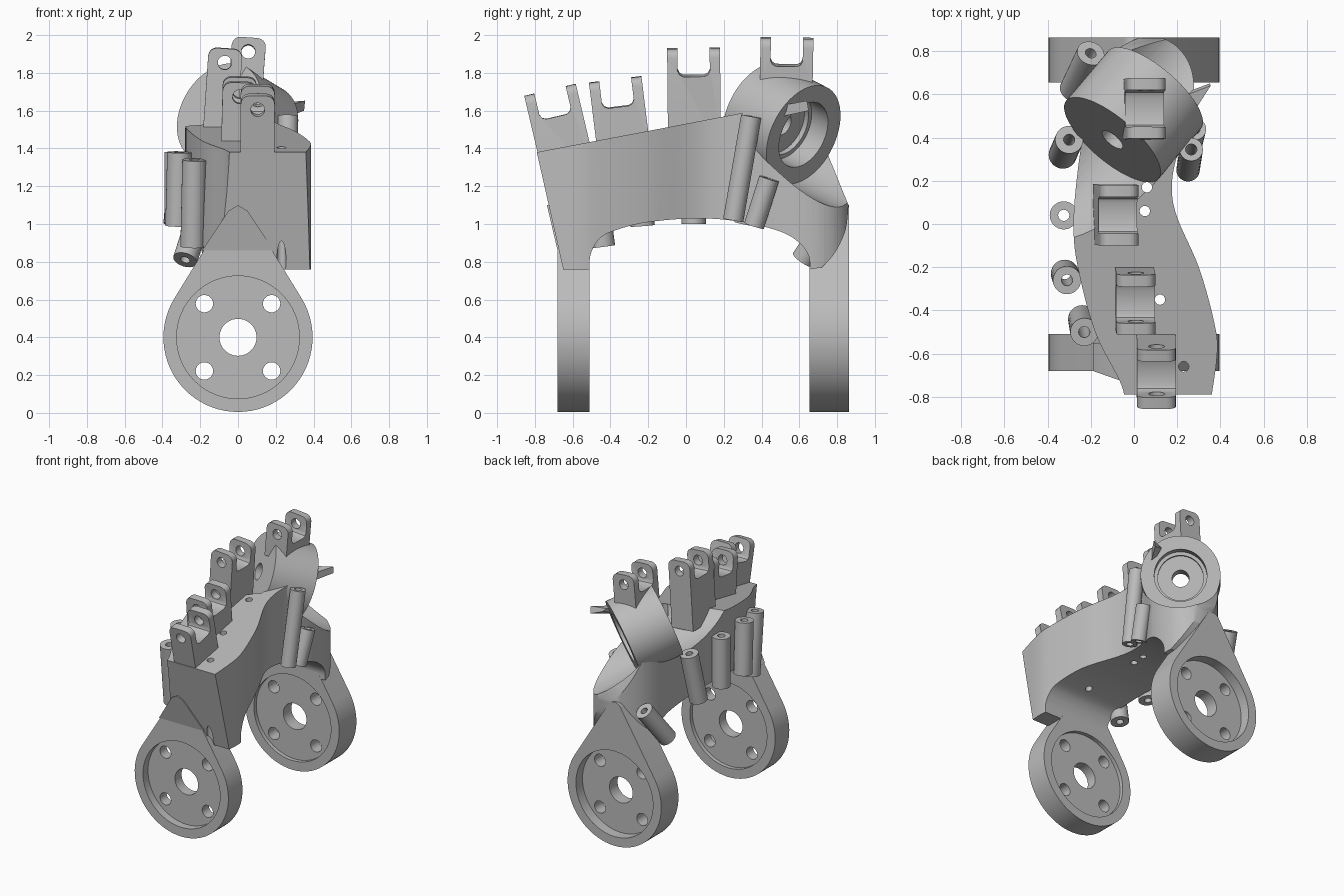
import bpy, bmesh
from math import sin, cos, pi, radians, asin
from mathutils import Vector, Matrix

cube = bpy.data.objects.get("Cube")
if cube:
    bpy.data.objects.remove(cube, do_unlink=True)

grey = bpy.data.materials.new("plain_grey")
grey.use_nodes = True
grey.diffuse_color = (0.5, 0.5, 0.5, 1)
grey.node_tree.nodes["Principled BSDF"].inputs["Base Color"].default_value = (0.5, 0.5, 0.5, 1)
parts = []


def finish(name, bm):
    bmesh.ops.recalc_face_normals(bm, faces=bm.faces[:])
    me = bpy.data.meshes.new(name)
    bm.to_mesh(me)
    bm.free()
    me.materials.append(grey)
    ob = bpy.data.objects.new(name, me)
    bpy.context.collection.objects.link(ob)
    parts.append(ob)
    return ob


def loft_mesh(a, b):
    bm = bmesh.new()
    va = [bm.verts.new(p) for p in a]
    vb = [bm.verts.new(p) for p in b]
    n = len(va)
    for i in range(n):
        j = (i + 1) % n
        bm.faces.new((va[i], va[j], vb[j], vb[i]))
    bm.faces.new(va)
    bm.faces.new(vb[::-1])
    return bm


def loft(name, a, b):
    return finish(name, loft_mesh(a, b))


def rod(name, p0, p1, r, n=40):
    p0, p1 = Vector(p0), Vector(p1)
    d = p1 - p0
    m = Matrix.Translation((p0 + p1) / 2) @ d.to_track_quat('Z', 'Y').to_matrix().to_4x4()
    bm = bmesh.new()
    bmesh.ops.create_cone(bm, cap_ends=True, segments=n, radius1=r, radius2=r, depth=d.length, matrix=m)
    return finish(name, bm)


def boolean(ob, tool, op='DIFFERENCE'):
    mod = ob.modifiers.new("cut", 'BOOLEAN')
    mod.operation, mod.object, mod.solver = op, tool, 'EXACT'
    bpy.context.view_layer.objects.active = ob
    bpy.ops.object.modifier_apply(modifier=mod.name)
    parts.remove(tool)
    bpy.data.objects.remove(tool, do_unlink=True)


def drill(ob, p0, p1, r, n=40):
    boolean(ob, rod("cutter", p0, p1, r, n))


def spline(pts, steps=5):
    # Catmull-Rom curve through open points
    p = [Vector(q) for q in pts]
    p = [p[0]] + p + [p[-1]]
    out = []
    for i in range(1, len(p) - 2):
        a, b, c, d = p[i - 1:i + 3]
        for k in range(steps):
            t = k / steps
            out.append(0.5 * (2 * b + (c - a) * t + (2 * a - 5 * b + 4 * c - d) * t * t
                              + (3 * b - a - 3 * c + d) * t ** 3))
    return out + [p[-1]]


# Palm body: curved plan intersected with a side profile
plan = spline([(0.35, -0.85), (0.385, -0.6), (0.37, -0.45), (0.3, -0.2), (0.2, 0.03), (0.175, 0.17),
               (0.2, 0.32), (0.27, 0.52), (0.27, 0.7), (0.2, 0.82), (0.08, 0.87), (-0.06, 0.82),
               (-0.17, 0.7), (-0.22, 0.5), (-0.26, 0.25), (-0.28, 0), (-0.26, -0.2), (-0.18, -0.5),
               (-0.06, -0.74), (-0.04, -0.85)])
body = loft("palm_body", [(p.x, p.y, 0.6) for p in plan], [(p.x, p.y, 2) for p in plan])
arch = spline([(-0.51, 0.76), (-0.505, 0.84), (-0.46, 0.92), (-0.38, 0.965), (-0.2, 1.01), (0.07, 1.03),
               (0.3, 1.01), (0.5, 0.96), (0.6, 0.9), (0.65, 0.83), (0.655, 0.76)])
heel = spline([(0.72, 0.77), (0.79, 0.85), (0.845, 0.97), (0.86, 1.1)])
side = arch + heel + [Vector(q) for q in [(0.73, 1.42), (0.5, 1.626), (-0.79, 1.38), (-0.65, 0.76)]]
boolean(body, loft("side_profile", [(-0.6, p.x, p.y) for p in side], [(0.6, p.x, p.y) for p in side]),
        'INTERSECT')
for x, y in [(0.06, 0.17), (0.05, 0.06), (0.12, -0.35), (0.23, -0.66)]:
    drill(body, (x, y, 0.5), (x, y, 2), 0.024, 20)

# Thumb drum: slanted cylinder with a recess and a shaft hole
axis = Vector((0.6, 0.71, -0.36)).normalized()
near = Vector((-0.1, 0.39, 1.59))
far = near + axis * 0.325
drum = rod("thumb_drum", near, far, 0.28, 64)
drill(body, far, far + axis * 0.6, 0.28, 64)
drill(body, near, near - axis * 0.5, 0.28, 64)
for ob in (body, drum):
    drill(ob, far - axis * 0.12, far + axis * 0.1, 0.185, 48)
    drill(ob, far - axis * 0.15, far, 0.16, 48)
    drill(ob, near - axis * 0.1, far, 0.06, 32)

# Thin fin beside the drum
loft("thumb_fin", [(0.2, 0.4, 1.607), (0.355, 0.64, 1.653), (0.25, 0.6, 1.645)],
     [(0.22, 0.42, 1.55), (0.35, 0.65, 1.6), (0.27, 0.62, 1.625)])


# Wrist plates: teardrop discs with recesses on both faces and bolt holes
def wrist_plate(name, y0, y1, deep0, deep1):
    R, r, z0, z1 = 0.395, 0.06, 0.4, 1.04
    th = asin((R - r) / (z1 - z0))
    pts = []
    for k in range(49):
        a = pi - th + (pi + 2 * th) * k / 48
        pts.append((R * cos(a), z0 + R * sin(a)))
    for k in range(13):
        a = th + (pi - 2 * th) * k / 12
        pts.append((r * cos(a), z1 + r * sin(a)))
    ob = loft(name, [(x, y0, z) for x, z in pts], [(x, y1, z) for x, z in pts])
    drill(ob, (0, y0 - 0.1, z0), (0, y0 + deep0, z0), 0.325, 64)
    drill(ob, (0, y1 + 0.1, z0), (0, y1 - deep1, z0), 0.325, 64)
    drill(ob, (0, y0 - 0.1, z0), (0, y1 + 0.1, z0), 0.098)
    for x in (-0.178, 0.178):
        for z in (z0 - 0.178, z0 + 0.178):
            drill(ob, (x, y0 - 0.1, z), (x, y1 + 0.1, z), 0.046, 24)


wrist_plate("front_wrist_plate", -0.68, -0.51, 0.06, 0.03)
wrist_plate("back_wrist_plate", 0.655, 0.862, 0.03, 0.08)
tip = [(-0.19, 0.86), (0.19, 0.86), (0.05, 1.07), (0, 1.1), (-0.05, 1.07)]
loft("front_plate_tip", [(x, -0.68 - (z - 0.86) * 0.235, z) for x, z in tip],
     [(x, -0.55, z) for x, z in tip])


# Finger mounts: forked posts with rounded ears and a pin hole
def finger_mount(name, base, top, w=0.18, d=0.28, ear=0.145, thick=0.055):
    base, top = Vector(base), Vector(top)
    L = (top - base).length
    h, i, f = d / 2, d / 2 - thick, L - ear
    u = [(-h, 0), (h, 0), (h, L), (i, L), (i, f + 0.03), (i - 0.01, f + 0.01), (i - 0.03, f),
         (0.03 - i, f), (0.01 - i, f + 0.01), (-i, f + 0.03), (-i, L), (-h, L)]
    bm = loft_mesh([(-w / 2, y, z) for y, z in u], [(w / 2, y, z) for y, z in u])

    def round_edges(test, size):
        es = [e for e in bm.edges if test(*(v.co for v in e.verts))]
        bmesh.ops.bevel(bm, geom=es, offset=size, segments=4, profile=0.5, affect='EDGES')
    # ear tops, then the outer upright corners
    round_edges(lambda a, b: min(a.z, b.z) > L - 0.001 and abs(a.x - b.x) < 0.001, 0.045)
    round_edges(lambda a, b: abs(abs(a.y) - h) < 0.001 and abs(a.y - b.y) < 0.001
                and abs(a.x - b.x) < 0.001 and abs(a.z - b.z) > 0.1, 0.03)
    ob = finish(name, bm)
    drill(ob, (0, -1, L - 0.075), (0, 1, L - 0.075), 0.037, 24)
    z = (top - base).normalized()
    x = Vector((1, 0, 0))
    x = (x - z * x.dot(z)).normalized()
    m = Matrix((x, z.cross(x), z)).transposed().to_4x4()
    ob.data.transform(Matrix.Translation(base) @ m)


finger_mount("finger_mount_1", (0.1, -0.6, 1.2), (0.105, -0.72, 1.71))
finger_mount("finger_mount_2", (0, -0.33, 1.4), (0.01, -0.375, 1.765))
finger_mount("finger_mount_3", (-0.1, 0.045, 1.42), (-0.065, 0.04, 1.93))
finger_mount("thumb_mount", (0.04, 0.53, 1.72), (0.06, 0.535, 1.985))

# Tendon guide tubes along both sides
tubes = [((-0.2, 0.79, 1.06), (-0.28, 0.62, 0.81)), ((-0.3, 0.39, 1.37), (-0.33, 0.32, 1)),
         ((-0.325, 0.04, 1.38), (-0.325, 0.04, 1)), ((-0.31, -0.26, 1.38), (-0.32, -0.23, 0.99)),
         ((-0.23, -0.5, 1.34), (-0.24, -0.44, 0.88)), ((0.265, 0.345, 1.57), (0.25, 0.25, 1.02)),
         ((0.28, 0.44, 1.24), (0.26, 0.36, 0.99))]
for k, (a, b) in enumerate(tubes):
    a, b = Vector(a), Vector(b)
    tube = rod(f"guide_tube_{k + 1}", a, b, 0.065 if k < 5 else 0.054, 32)
    drill(tube, a + (a - b), b + (b - a), 0.026, 20)

# Smooth curved surfaces, keep edges sharp
bpy.ops.object.select_all(action='DESELECT')
for ob in parts:
    ob.select_set(True)
bpy.context.view_layer.objects.active = body
bpy.ops.object.shade_smooth_by_angle(angle=radians(30))
